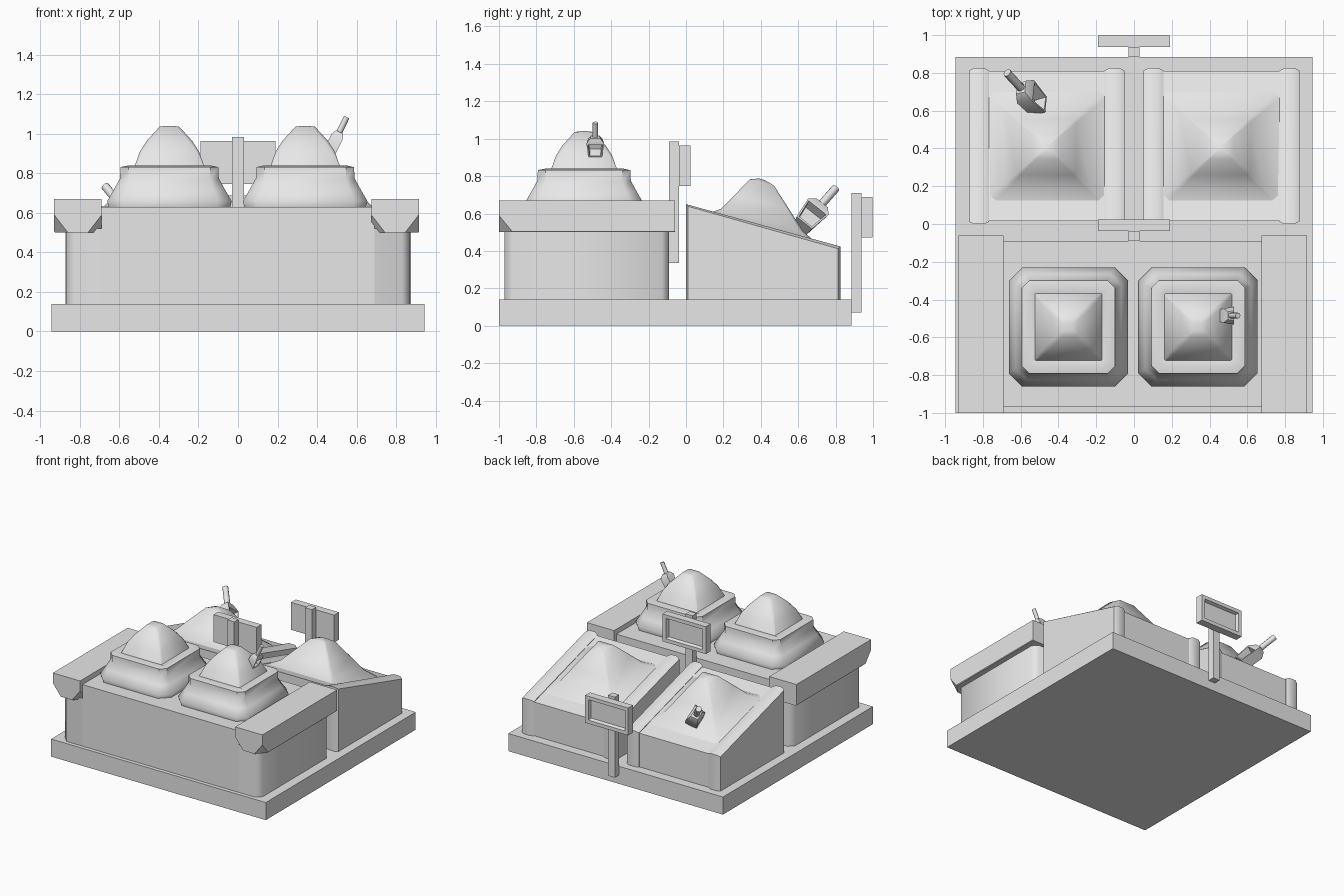
import bpy, bmesh, math
from mathutils import Vector, Matrix

if "Cube" in bpy.data.objects:
    bpy.data.objects.remove(bpy.data.objects["Cube"], do_unlink=True)

grey = bpy.data.materials.new("plain_grey")
grey.use_nodes = True
grey.diffuse_color = (0.8, 0.8, 0.8, 1)
grey.node_tree.nodes["Principled BSDF"].inputs["Base Color"].default_value = (0.8, 0.8, 0.8, 1)


def finish(name, bm, angle=35):
    bmesh.ops.recalc_face_normals(bm, faces=bm.faces)
    me = bpy.data.meshes.new(name)
    bm.to_mesh(me)
    bm.free()
    me.materials.append(grey)
    ob = bpy.data.objects.new(name, me)
    bpy.context.scene.collection.objects.link(ob)
    bpy.ops.object.select_all(action='DESELECT')
    ob.select_set(True)
    bpy.context.view_layer.objects.active = ob
    bpy.ops.object.shade_smooth_by_angle(angle=math.radians(angle))
    return ob


def loft_into(bm, rings):
    """Skin a stack of equal-length rings and cap both ends."""
    vs = [[bm.verts.new(p) for p in r] for r in rings]
    n = len(vs[0])
    for a, b in zip(vs, vs[1:]):
        for i in range(n):
            bm.faces.new((a[i], a[(i + 1) % n], b[(i + 1) % n], b[i]))
    bm.faces.new(vs[0])
    bm.faces.new(vs[-1])


def loft(name, rings, angle=35):
    bm = bmesh.new()
    loft_into(bm, rings)
    return finish(name, bm, angle)


def box(name, x0, x1, y0, y1, z0, z1):
    return loft(name, [[(x0, y0, z), (x1, y0, z), (x1, y1, z), (x0, y1, z)] for z in (z0, z1)])


def square(cx, cy, hx, hy, cut):
    """Square outline with cut corners."""
    a, b = hx - cut, hy - cut
    pts = [(-a, -hy), (a, -hy), (hx, -b), (hx, b), (a, hy), (-a, hy), (-hx, b), (-hx, -b)]
    return [(cx + x, cy + y) for x, y in pts]


# Base slab and front counter
box("base", -0.945, 0.945, -1, 0.885, 0, 0.14)
box("counter_top", -0.69, 0.69, -0.97, -0.09, 0.14, 0.63)
loft("counter_body", [[(x, y, z) for x, y in square(0, -0.53, 0.87, 0.44, 0.04)]
                      for z in (0.14, 0.52)], 50)

# Overhanging side ledges, with the lower corners tapered at the front end
for side, x0, x1 in (("right", -0.93, -0.69), ("left", 0.675, 0.915)):
    rings = [[(x0, y, 0.67), (x0, y, 0.67 - h), (x0 + c, y, 0.5), (x1 - c, y, 0.5),
              (x1, y, 0.67 - h), (x1, y, 0.67)]
             for y, c, h in ((-1, 0.07, 0.08), (-0.93, 0.005, 0.165), (-0.06, 0.005, 0.165))]
    loft(side + "_ledge", rings)

# Square tubs with heaped contents
TUB = [(0.305, 0.62, 0.07), (0.315, 0.66, 0.07), (0.28, 0.72, 0.06), (0.25, 0.775, 0.045),
       (0.247, 0.832, 0.04), (0.21, 0.84, 0.03), (0.18, 0.832, 0.005)]
HEAP = [(0.18, 0.825, 0.004), (0.15, 0.91, 0.015), (0.115, 0.965, 0.02),
        (0.05, 1.036, 0.015), (0.02, 1.04, 0.008)]
for side, cx in (("right", -0.347), ("left", 0.34)):
    for part, prof in (("tub", TUB), ("heap", HEAP)):
        loft(f"{side}_{part}", [[(x, y, z) for x, y in square(cx, -0.545, h, h, c)]
                                for h, z, c in prof], 45)


# Sloped rear bins
def slope(y):
    return 0.65 - 0.274 * y


def side_profile(x, d):
    return [(x, d, 0.13), (x, 0.825 - d, 0.13),
            (x, 0.825 - d, slope(0.825) - d), (x, d, slope(0) - d)]


for i, x0 in enumerate((-0.873, -0.155, 0.05, 0.77)):
    x1 = x0 + 0.105
    loft(f"bin_rail_{i + 1}", [side_profile(x0, 0.012), side_profile(x0 + 0.025, 0),
                               side_profile(x1 - 0.025, 0), side_profile(x1, 0.012)], 50)
for side, cx in (("right", -0.46), ("left", 0.46)):
    loft(side + "_bin", [side_profile(cx - 0.33, 0.016), side_profile(cx + 0.33, 0.016)])
    rings = []
    for s, h in ((1, 0), (0.75, 0.045), (0.5, 0.14), (0.22, 0.245), (0.06, 0.262)):
        rings.append([(x, y, slope(y) - 0.018 + h)
                      for x, y in square(cx, 0.407, 0.31 * s, 0.292 * s, 0.03 * s)])
    loft(side + "_bin_heap", rings, 50)

# Sign posts with framed boards facing the rear
for name, y, z0, z1 in (("middle", -0.09, 0.335, 0.985), ("rear", 0.885, 0.07, 0.71)):
    box(name + "_sign_post", -0.03, 0.03, y, y + 0.053, z0, z1)
    bm = bmesh.new()
    bmesh.ops.create_cube(bm, size=1, matrix=Matrix.Translation((0, y + 0.083, z1 - 0.13))
                          @ Matrix.Diagonal((0.38, 0.06, 0.218, 1)))
    bm.normal_update()
    face = [f for f in bm.faces if f.normal.y > 0.9]
    bmesh.ops.inset_region(bm, faces=face, thickness=0.04, depth=0)
    bmesh.ops.inset_region(bm, faces=face, thickness=0.012, depth=-0.025)
    finish(name + "_sign_board", bm)


# Scoops: open tapered tray plus round handle
def scoop(name, tip, end, opening, size):
    tip, end = Vector(tip), Vector(end)
    ax = (end - tip).normalized()
    length = (end - tip).length
    up = Vector(opening)
    up = (up - ax * up.dot(ax)).normalized()
    side = ax.cross(up)
    w, d, k = size * 0.5, size * 0.33, length * 0.56
    bm = bmesh.new()

    def ring(t, ww, dd):
        return [tip + ax * t + side * (sx * ww) + up * (sz * dd)
                for sx, sz in ((-1, 1), (-0.8, -1), (0.8, -1), (1, 1))]
    loft_into(bm, [ring(0, w * 0.75, d), ring(k * 0.75, w, d), ring(k, w * 0.55, d * 0.6)])
    bm.normal_update()
    bmesh.ops.recalc_face_normals(bm, faces=bm.faces)
    # hollow the main top face
    top = max((f for f in bm.faces if f.normal.dot(up) > 0.8), key=lambda f: f.calc_area())
    bmesh.ops.inset_region(bm, faces=[top], thickness=size * 0.1, depth=0)
    bmesh.ops.inset_region(bm, faces=[top], thickness=size * 0.04, depth=-d * 1.4)
    r = size * 0.16
    loft_into(bm, [[tip + ax * t + side * (r * math.cos(a)) + up * (r * math.sin(a))
                    for a in (j * math.pi / 4 for j in range(8))] for t in (k * 0.95, length)])
    finish(name, bm, 46)


scoop("front_scoop", (0.467, -0.485, 0.915), (0.55, -0.485, 1.085), (1, 0, -0.5), 0.095)
scoop("rear_scoop", (-0.505, 0.62, 0.53), (-0.672, 0.80, 0.735), (0.9, 0.3, 0.5), 0.14)
